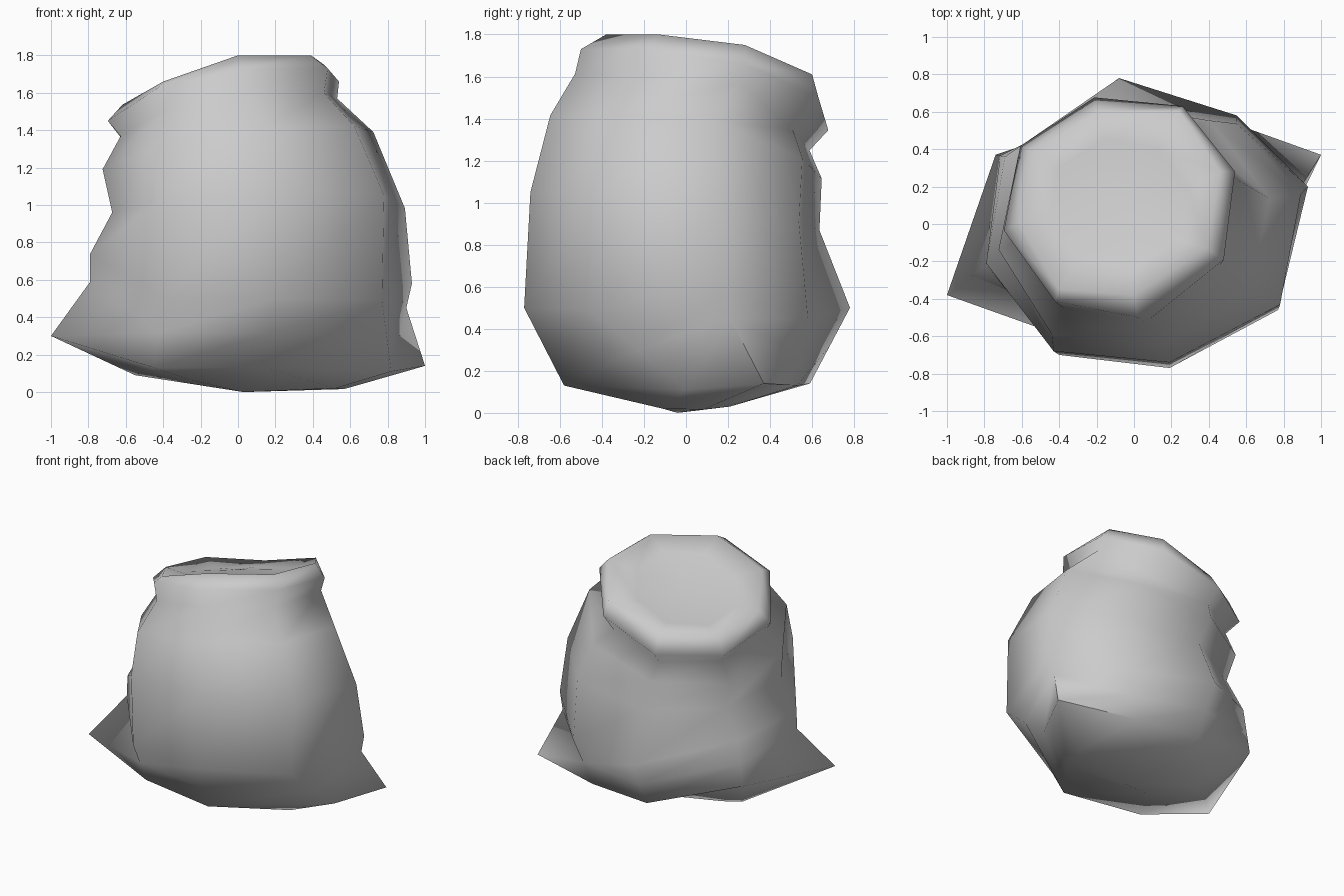
import bpy
import bmesh
import math

default_cube = bpy.data.objects.get("Cube")
if default_cube:
    bpy.data.objects.remove(default_cube, do_unlink=True)

SIDES = 8
TWIST = math.radians(12)


def make_material(name, colour):
    material = bpy.data.materials.new(name)
    material.use_nodes = True
    material.diffuse_color = colour
    material.node_tree.nodes["Principled BSDF"].inputs["Base Color"].default_value = colour
    return material


def add_ring(bm, centre_x, centre_y, radius_x, radius_y, height, slope_x, slope_y):
    """Elliptical ring of vertices lying on a tilted plane."""
    ring = []
    for side in range(SIDES):
        angle = TWIST + side * math.tau / SIDES
        x = centre_x + radius_x * math.cos(angle)
        y = centre_y + radius_y * math.sin(angle)
        ring.append(bm.verts.new((x, y, height + slope_x * x + slope_y * y)))
    return ring


def bridge(bm, lower, upper):
    for side in range(SIDES):
        following = (side + 1) % SIDES
        bm.faces.new((lower[side], lower[following], upper[following], upper[side]))


def close_ring(bm, ring, centre):
    """Fan of triangles from a ring to a centre point."""
    middle = bm.verts.new(centre)
    for side in range(SIDES):
        bm.faces.new((ring[side], ring[(side + 1) % SIDES], middle))


bm = bmesh.new()

# Slumped base, with a pulled-out cloth corner on each side
base_points = [
    (1, 0.37, 0.14), (0.42, 0.53, 0.13), (-0.08, 0.59, 0.14), (-0.74, 0.37, 0.36),
    (-1, -0.38, 0.3), (-0.45, -0.47, 0.13), (0.15, -0.58, 0.13), (0.82, 0, 0.11),
]
# Widest part of the sack
belly_points = [
    (0.93, 0.2, 0.58), (0.55, 0.58, 0.45), (-0.08, 0.78, 0.5), (-0.69, 0.36, 0.69),
    (-0.79, -0.21, 0.74), (-0.4, -0.7, 0.5), (0.19, -0.77, 0.5), (0.77, -0.46, 0.49),
]
base = [bm.verts.new(point) for point in base_points]
belly = [bm.verts.new(point) for point in belly_points]

# Soft fold below the belly, pinched in above the two corners
hem = [bm.verts.new(top.co.lerp(bottom.co, 0.5)) for top, bottom in zip(belly, base)]
hem[0].co = (0.9, 0.21, 0.45)
hem[4].co = (-0.79, -0.22, 0.59)

# Rounder cross-sections:
# centre x, centre y, radius x, radius y, height, slope x, slope y
underside = add_ring(bm, 0.04, 0.04, 0.54, 0.2, 0.05, -0.06, 0)
waist = add_ring(bm, 0.11, -0.05, 0.8, 0.7, 0.96, 0.04, -0.14)
shoulder = add_ring(bm, 0, 0, 0.74, 0.66, 1.265, 0.14, -0.2)
neck = add_ring(bm, -0.06, 0.03, 0.58, 0.57, 1.45, 0.17, -0.29)
collar = add_ring(bm, -0.08, 0.09, 0.63, 0.6, 1.59, 0.2, -0.3)
rim = add_ring(bm, -0.08, 0.11, 0.55, 0.5, 1.68, 0.23, -0.27)
hollow = add_ring(bm, -0.08, 0.11, 0.38, 0.35, 1.65, 0.23, -0.27)

# Uneven bulges in the cloth
underside[4].co = (-0.55, 0.1, 0.09)
underside[7].co = (0.52, -0.11, 0.02)
waist[0].co.y = 0.16
waist[5].co = (-0.43, -0.68, 1.02)
waist[6].co = (0.19, -0.74, 1.05)
shoulder[0].co.z = 1.39
shoulder[5].co = (-0.44, -0.59, 1.31)
neck[0].co = (0.53, 0.25, 1.57)
neck[7].co = (0.46, -0.22, 1.6)
collar[0].co = (0.54, 0.28, 1.66)
collar[1].co = (0.26, 0.63, 1.5)
collar[4].co.z = 1.45
collar[6].co = (0.02, -0.5, 1.73)
collar[7].co = (0.48, -0.19, 1.73)
rim[0].co = (0.46, 0.28, 1.75)
rim[1].co = (0.24, 0.6, 1.61)
rim[3].co.z = 1.49
rim[5].co = (-0.4, -0.35, 1.66)
rim[6].co = (0, -0.38, 1.8)
rim[7].co = (0.39, -0.13, 1.8)

# Cloth skin between neighbouring rings
ordered = [underside, base, hem, belly, waist, shoulder, neck, collar, rim, hollow]
for lower, upper in zip(ordered, ordered[1:]):
    bridge(bm, lower, upper)

# Closed underside and shallow sunken top
close_ring(bm, underside[::-1], (0.03, -0.04, 0))
close_ring(bm, hollow, (-0.08, 0.11, 1.62))
bmesh.ops.recalc_face_normals(bm, faces=bm.faces)

mesh = bpy.data.meshes.new("sack")
bm.to_mesh(mesh)
bm.free()
mesh.materials.append(make_material("pale grey cloth", (0.6, 0.6, 0.6, 1)))
sack = bpy.data.objects.new("sack", mesh)
bpy.context.collection.objects.link(sack)

bpy.ops.object.select_all(action="DESELECT")
sack.select_set(True)
bpy.context.view_layer.objects.active = sack
bpy.ops.object.shade_smooth_by_angle(angle=math.radians(85))
